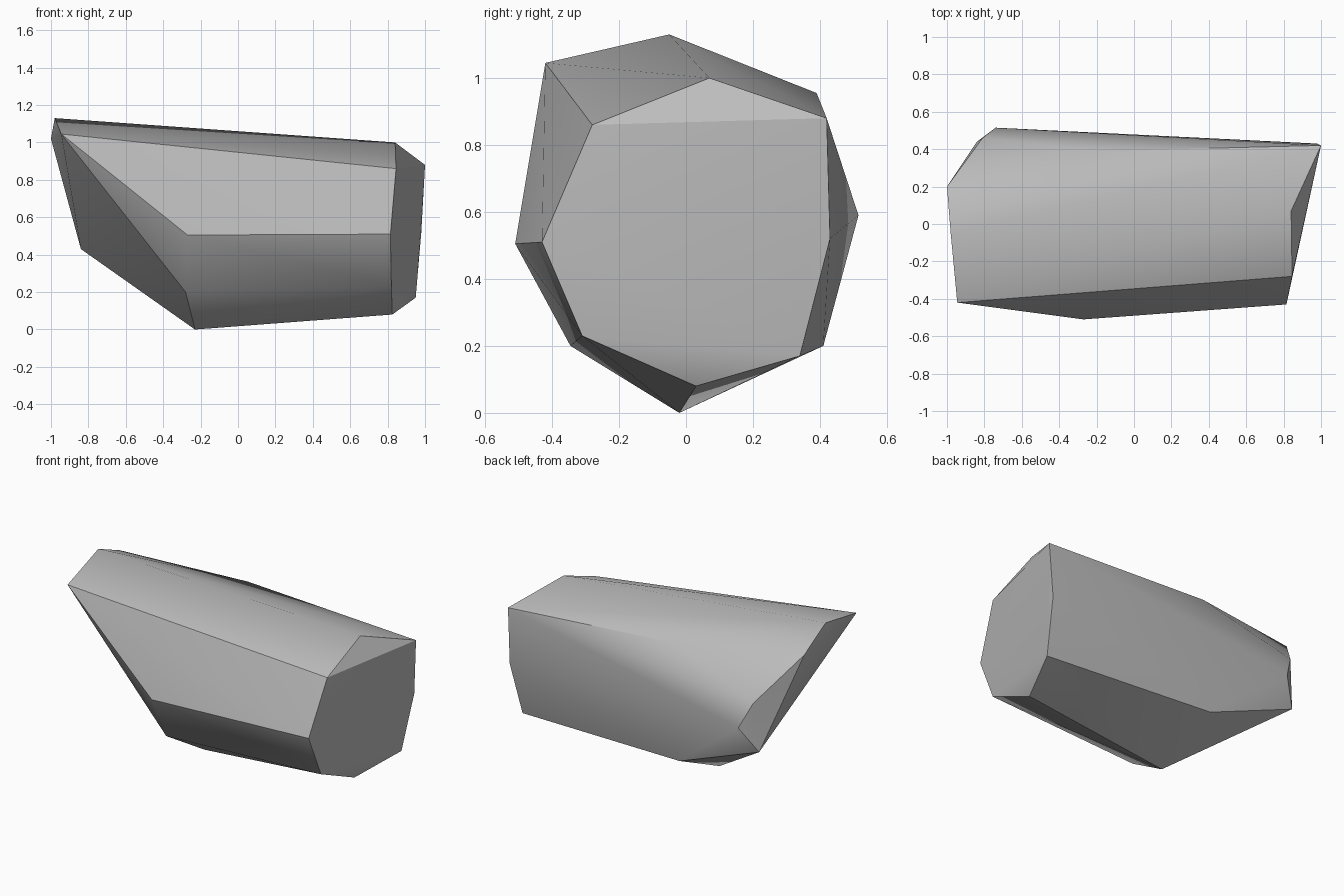
import bpy
import bmesh
import math

default_cube = bpy.data.objects.get("Cube")
if default_cube:
    bpy.data.objects.remove(default_cube, do_unlink=True)


def make_material(name, colour):
    material = bpy.data.materials.new(name)
    material.use_nodes = True
    material.diffuse_color = colour
    material.node_tree.nodes["Principled BSDF"].inputs["Base Color"].default_value = colour
    return material


def faceted_stone(name, rings, material, smooth_angle):
    """Wrap a tight convex skin around the cross-sections and shade it."""
    bm = bmesh.new()
    for ring in rings:
        for corner in ring:
            bm.verts.new(corner)
    hull = bmesh.ops.convex_hull(bm, input=bm.verts)
    # Drop corners that fall inside the skin
    inside = [item for item in hull["geom_interior"] if isinstance(item, bmesh.types.BMVert)]
    bmesh.ops.delete(bm, geom=inside, context="VERTS")
    bmesh.ops.dissolve_limit(bm, angle_limit=math.radians(1), verts=bm.verts, edges=bm.edges)
    bmesh.ops.recalc_face_normals(bm, faces=bm.faces)

    mesh = bpy.data.meshes.new(name)
    bm.to_mesh(mesh)
    bm.free()
    mesh.materials.append(material)
    stone = bpy.data.objects.new(name, mesh)
    bpy.context.collection.objects.link(stone)

    bpy.ops.object.select_all(action="DESELECT")
    stone.select_set(True)
    bpy.context.view_layer.objects.active = stone
    bpy.ops.object.shade_smooth_by_angle(angle=math.radians(smooth_angle))
    return stone


# Broad eight-sided end, slightly skewed
broad_end = [
    (0.84, 0.07, 1.0), (1.0, 0.42, 0.88), (0.98, 0.43, 0.52), (0.95, 0.34, 0.17),
    (0.825, 0.03, 0.08), (0.82, -0.31, 0.23), (0.815, -0.43, 0.51), (0.845, -0.28, 0.86),
]

# Widest girth around the middle
girth = [
    (-0.27, -0.51, 0.505), (-0.28, -0.345, 0.2), (-0.23, -0.02, 0.0),
    (-0.24, 0.41, 0.2), (-0.2, 0.39, 0.955),
]

# Raised overhanging tip
tip = [
    (-0.945, -0.42, 1.045), (-0.98, -0.05, 1.13), (-1.0, 0.2, 1.02),
    (-0.81, 0.46, 0.75), (-0.74, 0.515, 0.59), (-0.84, 0.44, 0.43),
]

stone_grey = make_material("stone grey", (0.5, 0.5, 0.5, 1.0))
faceted_stone("rock", [broad_end, girth, tip], stone_grey, smooth_angle=30)
